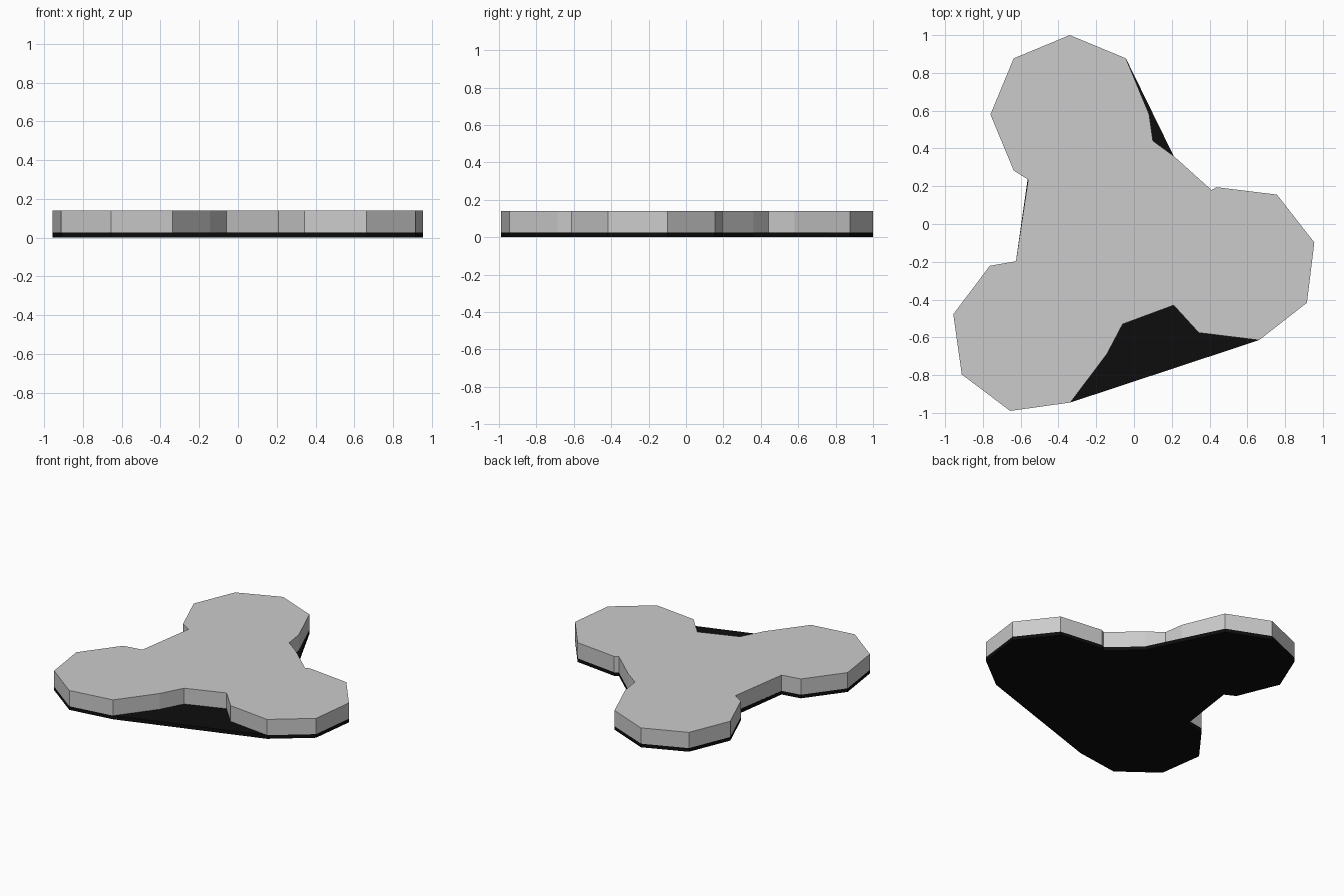
import bpy, bmesh
from math import cos, sin, radians

if "Cube" in bpy.data.objects:
    bpy.data.objects.remove(bpy.data.objects["Cube"])


def lobe(cx, cy, start, count, radius=0.42):
    """Consecutive corners of an octagonal lobe, counter-clockwise."""
    return [(cx + radius * cos(radians(start + 45 * i)),
             cy + radius * sin(radians(start + 45 * i))) for i in range(count)]


def plate(name, outline, z0, z1):
    """Extrude a closed outline between two heights."""
    bm = bmesh.new()
    face = bm.faces.new([bm.verts.new((x, y, z0)) for x, y in outline])
    top = bmesh.ops.extrude_face_region(bm, geom=[face], use_keep_orig=True)["geom"]
    for v in top:
        if isinstance(v, bmesh.types.BMVert):
            v.co.z = z1
    bmesh.ops.recalc_face_normals(bm, faces=bm.faces)
    mesh = bpy.data.meshes.new(name)
    bm.to_mesh(mesh)
    bm.free()
    obj = bpy.data.objects.new(name, mesh)
    bpy.context.collection.objects.link(obj)
    return obj


BACK, LEFT, RIGHT = (-0.34, 0.58), (-0.55, -0.583), (0.55, -0.21)
left_notch = [(-0.56, 0.235), (-0.625, -0.197)]
right_notch = [(0.41, 0.18), (0.21, 0.36)]

# grey upper slab: three lobes with notches between them
upper = (lobe(*BACK, 0, 6) + left_notch
         + lobe(*LEFT, 120.5, 6) + [(-0.06, -0.53), (0.21, -0.43)]
         + lobe(*RIGHT, 240.5, 6) + right_notch + [(0.10, 0.44)])
plate("upper_slab", upper, 0.026, 0.14)

# black base sheet: front and back right notches bridged
base = (lobe(*BACK, 45, 5) + [(-0.562, 0.245)] + left_notch[1:]
        + lobe(*LEFT, 120.5, 5)
        + lobe(*RIGHT, 285.5, 5) + right_notch)
base_sheet = plate("base_sheet", base, 0.0, 0.026)
black = bpy.data.materials.new("black")
black.diffuse_color = (0.004, 0.004, 0.004, 1)
black.use_nodes = True
black.node_tree.nodes["Principled BSDF"].inputs["Base Color"].default_value = black.diffuse_color
base_sheet.data.materials.append(black)
